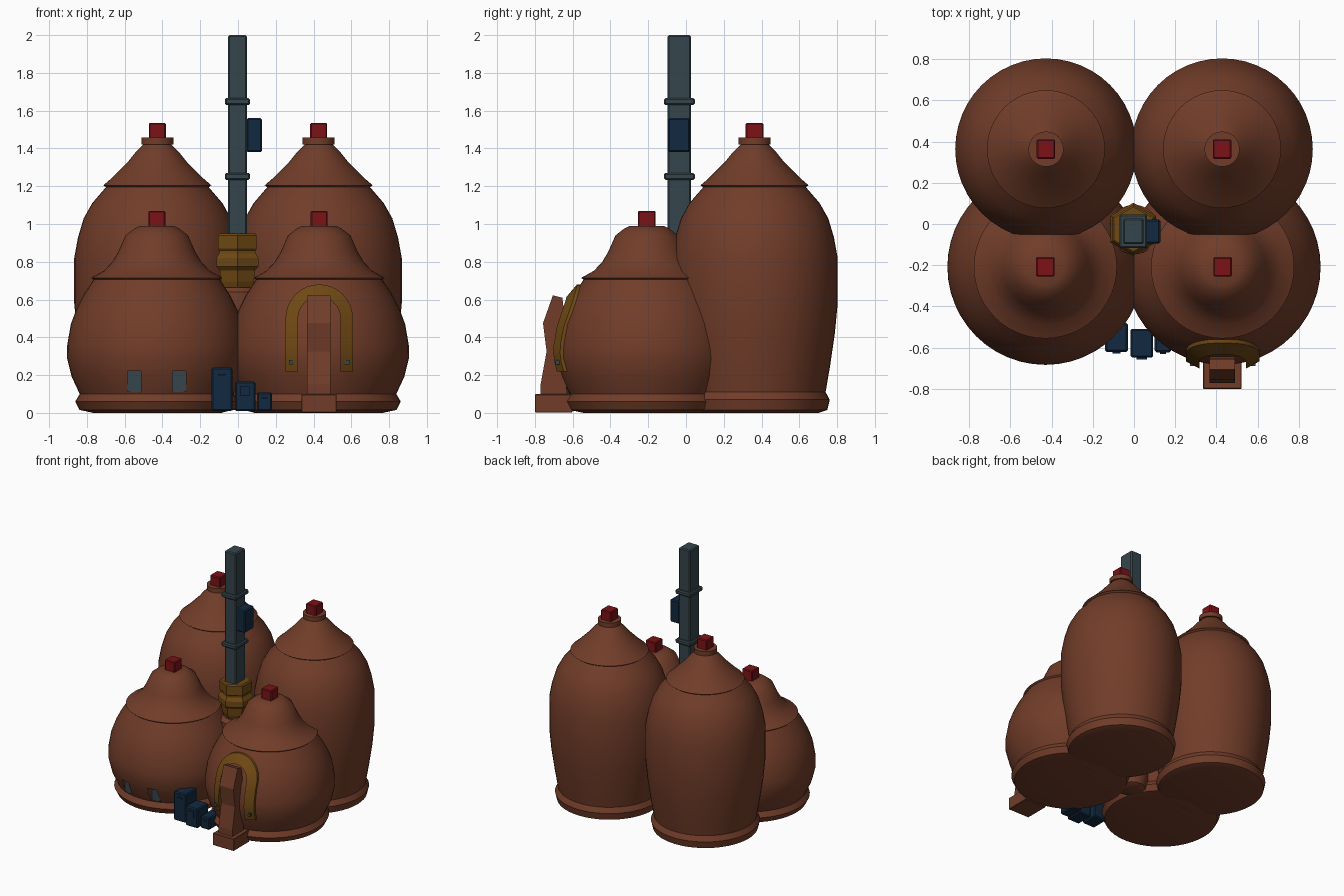
import bpy, bmesh, math
from mathutils import Vector

if "Cube" in bpy.data.objects:
    bpy.data.objects.remove(bpy.data.objects["Cube"])


def material(name, rgb):
    m = bpy.data.materials.new(name)
    m.diffuse_color = (*rgb, 1)
    m.use_nodes = True
    m.node_tree.nodes["Principled BSDF"].inputs["Base Color"].default_value = m.diffuse_color
    return m


CLAY = material("clay brown", (0.165, 0.046, 0.022))
RED = material("red", (0.20, 0.006, 0.008))
STEEL = material("steel grey", (0.036, 0.060, 0.072))
NAVY = material("navy", (0.006, 0.022, 0.050))
BRASS = material("brass", (0.160, 0.066, 0.007))


def finish(name, bm, mat, smooth=None, bevel=0):
    bmesh.ops.recalc_face_normals(bm, faces=bm.faces)
    me = bpy.data.meshes.new(name)
    bm.to_mesh(me)
    bm.free()
    me.materials.append(mat)
    ob = bpy.data.objects.new(name, me)
    bpy.context.collection.objects.link(ob)
    if bevel:
        mod = ob.modifiers.new("bevel", "BEVEL")
        mod.width, mod.segments = bevel, 1
    if smooth:
        bpy.ops.object.select_all(action='DESELECT')
        ob.select_set(True)
        bpy.context.view_layer.objects.active = ob
        bpy.ops.object.shade_smooth_by_angle(angle=math.radians(smooth))
    return ob


def box(name, mat, x, y, z, bevel=0.006):
    """Box from (min, max) ranges."""
    bm = bmesh.new()
    bmesh.ops.create_cube(bm, size=1)
    for v in bm.verts:
        v.co = Vector(((r[0] + r[1]) / 2 + c * (r[1] - r[0])
                       for r, c in zip((x, y, z), v.co)))
    return finish(name, bm, mat, bevel=bevel)


def lathe(name, mat, profile, cx, cy, n=48, smooth=32, turn=0.0):
    """Closed solid of revolution from (radius, height) points."""
    bm = bmesh.new()
    rings = [[bm.verts.new((cx + r * math.cos(turn + math.tau * i / n),
                            cy + r * math.sin(turn + math.tau * i / n), z))
              for i in range(n)] for r, z in profile]
    for a, b in zip(rings, rings[1:]):
        for i in range(n):
            j = (i + 1) % n
            bm.faces.new((a[i], a[j], b[j], b[i]))
    bm.faces.new(rings[0][::-1])
    bm.faces.new(rings[-1])
    return finish(name, bm, mat, smooth)


# Domes: two short in front, two tall behind
FX, FY, BX, BY = 0.43, -0.208, 0.427, 0.363
SHORT = [(0.335, 0), (0.41, 0.016), (0.432, 0.06), (0.408, 0.10), (0.45, 0.19),
         (0.475, 0.29), (0.474, 0.36), (0.455, 0.47), (0.425, 0.55), (0.39, 0.62),
         (0.335, 0.705), (0.347, 0.715), (0.28, 0.752), (0.235, 0.80), (0.205, 0.85),
         (0.165, 0.94), (0.12, 0.975), (0.09, 0.99)]
TALL = [(0.34, 0), (0.385, 0.015), (0.398, 0.07), (0.376, 0.11), (0.40, 0.25),
        (0.425, 0.42), (0.44, 0.58), (0.44, 0.82), (0.42, 0.93), (0.39, 1.03),
        (0.345, 1.11), (0.272, 1.195), (0.286, 1.205), (0.245, 1.24), (0.20, 1.285),
        (0.155, 1.33), (0.115, 1.38), (0.075, 1.42), (0.085, 1.422), (0.085, 1.457)]
domes = {}
for side, s in (("left", -1), ("right", 1)):
    domes[side] = lathe("front_dome_" + side, CLAY, SHORT, s * FX, FY)
    lathe("back_dome_" + side, CLAY, TALL, s * BX, BY)
    box("front_cap_" + side, RED, (s * FX - .045, s * FX + .045), (FY - .047, FY + .047), (0.97, 1.07))
    box("back_cap_" + side, RED, (s * BX - .045, s * BX + .045), (BY - .047, BY + .047), (1.44, 1.535))

# Recessed windows in the left front dome
for i, wx in enumerate((-0.55, -0.31)):
    cut = box(f"window_cutter_{i}", CLAY, (wx - .036, wx + .036), (-0.75, -0.585), (0.11, 0.222), 0)
    cut.hide_render = True
    cut.hide_viewport = True
    mod = domes["left"].modifiers.new(f"window_{i}", "BOOLEAN")
    mod.operation, mod.object, mod.solver = 'DIFFERENCE', cut, 'EXACT'
    box(f"window_pane_{i}", STEEL, (wx - .036, wx + .036), (-0.602, -0.58), (0.11, 0.222), 0)

# Central column, brass fitting and chimney
PX, PY = -0.003, -0.035
lathe("central_column", CLAY, [(0.07, 0.015), (0.10, 0.03), (0.12, 0.10), (0.12, 0.64), (0.09, 0.665)],
      0, PY + .008, n=32)
lathe("chimney_fitting", BRASS,
      [(0.085, 0.655), (0.10, 0.695), (0.108, 0.755), (0.128, 0.775), (0.128, 0.82), (0.112, 0.845),
       (0.11, 0.86), (0.118, 0.87), (0.118, 0.94), (0.108, 0.95)],
      PX, PY + .01, n=6, smooth=None, turn=math.pi / 6)
box("chimney", STEEL, (PX - .05, PX + .05), (PY - .062, PY + .062), (0.90, 2.0), 0.008)
for i, z in enumerate((1.252, 1.648)):
    box(f"chimney_band_{i}", STEEL, (PX - .067, PX + .067), (PY - .082, PY + .082), (z - .018, z + .018), 0.008)
box("chimney_unit", NAVY, (0.045, 0.128), (-0.095, 0.022), (1.38, 1.56), 0.008)

# Crates between the front domes, each with a small front plate
CRATES = [(-0.14, -0.03, -0.62, 0.24, -0.105, -0.065, 0.195, 0.205),
          (-0.017, 0.093, -0.648, 0.165, 0.013, 0.062, 0.09, 0.14),
          (0.10, 0.18, -0.622, 0.108, 0.125, 0.155, 0.075, 0.083)]
for i, (x0, x1, y, h, a, b, c, d) in enumerate(CRATES):
    box(f"crate_{i}", NAVY, (x0, x1), (y, y + 0.14), (0.01, h), 0.008)
    box(f"crate_plate_{i}", NAVY, (a, b), (y - .008, y + .001), (c, d), 0)


# Brass arch that follows the dome surface
def dome_y(dx, z):
    for (r0, z0), (r1, z1) in zip(SHORT, SHORT[1:]):
        if z0 <= z <= z1:
            r = r0 + (r1 - r0) * (z - z0) / (z1 - z0)
            break
    return FY - math.sqrt(max(r * r - dx * dx, 0))


OUT, INN, SPRING, FOOT = 0.178, 0.112, 0.502, 0.218
path = [(1, 0, FOOT + (SPRING - FOOT) * i / 6) for i in range(6)]
path += [(math.cos(math.pi * i / 16), math.sin(math.pi * i / 16), SPRING) for i in range(17)]
path += [(-1, 0, SPRING - (SPRING - FOOT) * i / 6) for i in range(1, 7)]
bm = bmesh.new()
sections = []
for c, s, z in path:
    ring = []
    for r, off in ((OUT, 0.018), (INN, 0.032), (INN, -0.03), (OUT, -0.03)):
        dx, zz = r * c, z + r * s
        ring.append(bm.verts.new((FX + dx, dome_y(dx, zz) - off, zz)))
    sections.append(ring)
for a, b in zip(sections, sections[1:]):
    for i in range(4):
        j = (i + 1) % 4
        bm.faces.new((a[i], a[j], b[j], b[i]))
bm.faces.new(sections[0])
bm.faces.new(sections[-1][::-1])
finish("door_arch", bm, BRASS, smooth=30)
for i, dx in enumerate((-0.147, 0.147)):
    y = dome_y(dx, 0.267)
    box(f"arch_bolt_{i}", STEEL, (FX + dx - .012, FX + dx + .012), (y - .036, y), (0.255, 0.279), 0)

# Bent pillar on its plinth, in front of the arch
box("pillar_base", CLAY, (0.335, 0.522), (-0.80, -0.60), (0.002, 0.10), 0.004)
outline = [(-0.77, 0.09), (-0.77, 0.15), (-0.738, 0.325), (-0.757, 0.475), (-0.705, 0.622),
           (-0.655, 0.61), (-0.64, 0.50), (-0.64, 0.32), (-0.63, 0.09)]
bm = bmesh.new()
face = bm.faces.new([bm.verts.new((0.366, y, z)) for y, z in outline])
out = bmesh.ops.extrude_face_region(bm, geom=[face])
bmesh.ops.translate(bm, vec=(0.124, 0, 0),
                    verts=[v for v in out["geom"] if isinstance(v, bmesh.types.BMVert)])
finish("pillar", bm, CLAY)
